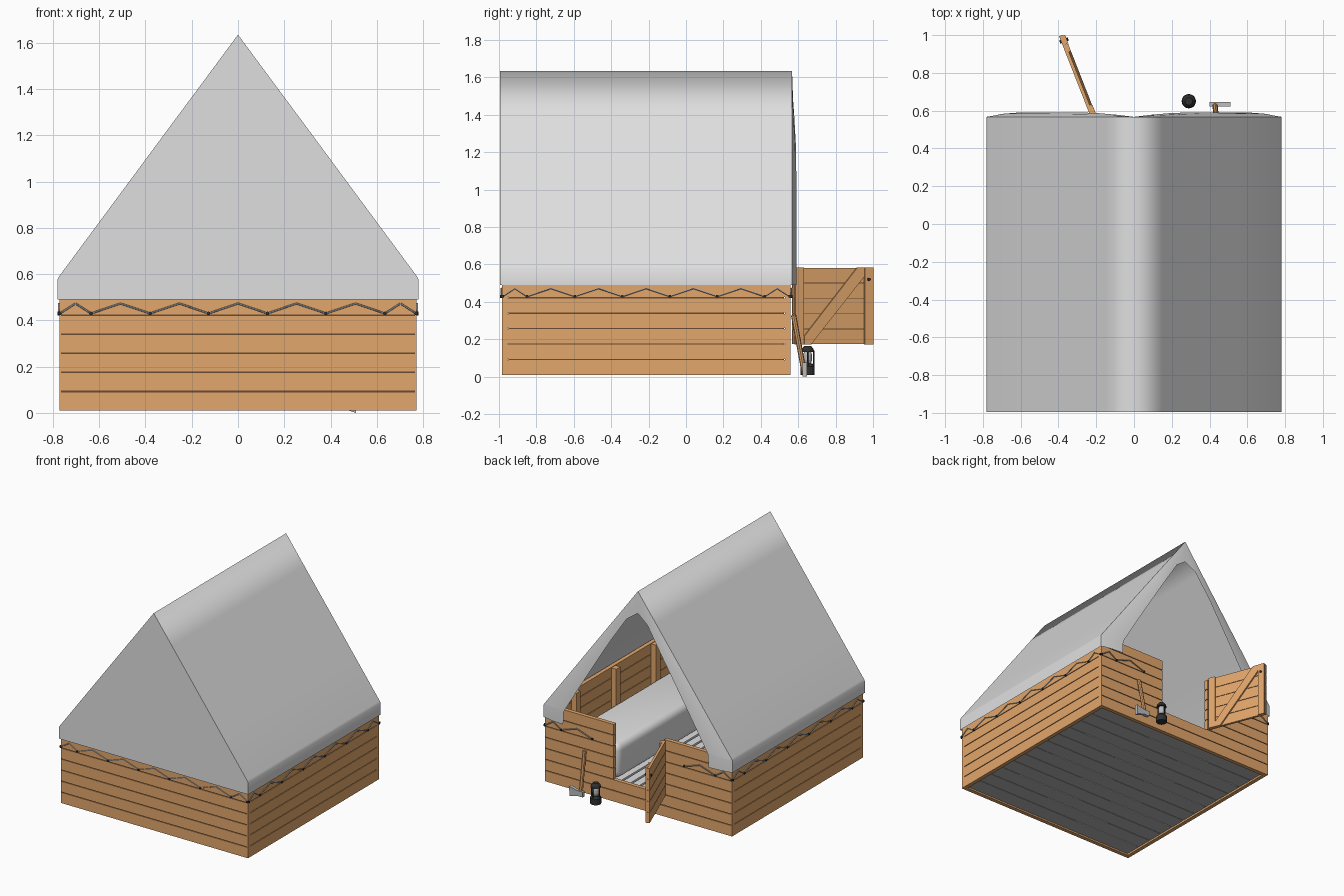
import bpy, bmesh, math
from mathutils import Vector, Matrix

cube = bpy.data.objects.get("Cube")
if cube:
    bpy.data.objects.remove(cube, do_unlink=True)


def material(name, r, g, b):
    m = bpy.data.materials.new(name)
    m.use_nodes = True
    m.diffuse_color = (r, g, b, 1)
    bsdf = m.node_tree.nodes["Principled BSDF"]
    bsdf.inputs["Base Color"].default_value = (r, g, b, 1)
    bsdf.inputs["Roughness"].default_value = 0.8
    return m


WOOD = material("warm wood", 0.76, 0.385, 0.15)
GROOVE = material("dark wood groove", 0.14, 0.07, 0.03)
CLOTH = material("canvas grey", 0.74, 0.74, 0.74)
FLOOR = material("floor grey", 0.45, 0.45, 0.45)
ROPE = material("rope grey", 0.4, 0.4, 0.4)
BLACK = material("black metal", 0.03, 0.03, 0.03)
STEEL = material("steel", 0.5, 0.5, 0.5)


def finish(name, bm, mat, smooth=False):
    me = bpy.data.meshes.new(name)
    bm.to_mesh(me)
    bm.free()
    me.materials.append(mat)
    for p in me.polygons:
        p.use_smooth = smooth
    ob = bpy.data.objects.new(name, me)
    bpy.context.collection.objects.link(ob)
    return ob


def boxes(name, spans, mat):
    """One object from boxes given as (x0, x1, y0, y1, z0, z1)."""
    bm = bmesh.new()
    for x0, x1, y0, y1, z0, z1 in spans:
        mid = Vector((x0 + x1, y0 + y1, z0 + z1)) / 2
        size = Matrix.Diagonal((x1 - x0, y1 - y0, z1 - z0, 1))
        bmesh.ops.create_cube(bm, size=1, matrix=Matrix.Translation(mid) @ size)
    return finish(name, bm, mat)


def prism(name, pts, y0, y1, mat):
    """Outline in x and z, extruded along y."""
    bm = bmesh.new()
    face = bm.faces.new([bm.verts.new((x, y0, z)) for x, z in pts])
    ext = bmesh.ops.extrude_face_region(bm, geom=[face])["geom"]
    moved = [v for v in ext if isinstance(v, bmesh.types.BMVert)]
    bmesh.ops.translate(bm, verts=moved, vec=(0, y1 - y0, 0))
    bmesh.ops.recalc_face_normals(bm, faces=bm.faces)
    return finish(name, bm, mat)


def strip(name, rows, mat, smooth=True):
    """Quad sheet through rows of points."""
    bm = bmesh.new()
    grid = [[bm.verts.new(p) for p in row] for row in rows]
    for a, b in zip(grid, grid[1:]):
        for i in range(len(a) - 1):
            bm.faces.new((a[i], a[i + 1], b[i + 1], b[i]))
    bmesh.ops.recalc_face_normals(bm, faces=bm.faces)
    return finish(name, bm, mat, smooth)


def rods(name, segments, radius, mat, sides=6):
    bm = bmesh.new()
    for a, b in segments:
        a, b = Vector(a), Vector(b)
        d = b - a
        rot = Vector((0, 0, 1)).rotation_difference(d).to_matrix().to_4x4()
        bmesh.ops.create_cone(bm, cap_ends=True, segments=sides, radius1=radius, radius2=radius,
                              depth=d.length, matrix=Matrix.Translation((a + b) / 2) @ rot)
    return finish(name, bm, mat)


def lathe(name, profile, at, mat, sides=20):
    rows = []
    for r, z in profile:
        turn = [2 * math.pi * i / sides for i in range(sides + 1)]
        rows.append([(at[0] + r * math.cos(t), at[1] + r * math.sin(t), z) for t in turn])
    return strip(name, rows, mat, False)


# Plank walls: planks with thin gaps over a recessed dark core
W, Y0, Y1, T, BASE, PITCH, GAP = 0.772, -0.985, 0.56, 0.03, 0.01, 0.0825, 0.0035


def plank_wall(name, x0, x1, y0, y1, first=0, last=7):
    boxes(name + "_planks", [(x0, x1, y0, y1, BASE + i * PITCH + (GAP if i else 0),
                              BASE + (i + 1) * PITCH - GAP) for i in range(first, last)], WOOD)
    s = 0.005
    boxes(name + "_core", [(x0 + s, x1 - s, y0 + s, y1 - s, BASE + first * PITCH + 0.002,
                            BASE + last * PITCH - 0.006)], GROOVE)


plank_wall("front_wall", -W, W, Y0, Y0 + T)
plank_wall("left_wall", W - T, W, Y0 + T, Y1 - T)
plank_wall("right_wall", -W, T - W, Y0 + T, Y1 - T)
plank_wall("back_wall_left", 0.205, W, Y1 - T, Y1)
plank_wall("back_wall_right", -W, -0.21, Y1 - T, Y1)
plank_wall("door_sill", -0.21, 0.205, Y1 - T, Y1, 0, 2)
ends = []
for s in (-1, 1):
    xa, xb = sorted((s * W, s * (W - 0.006)))
    ends += [(xa, xb, y, y + T, BASE, 0.585) for y in (Y0, Y1 - T)]
boxes("corner_ends", ends, WOOD)
boxes("wall_posts", [(x, x + 0.04, y, y + 0.05, 0.05, 0.58)
                     for x in (W - T - 0.04, T - W) for y in (-0.7, -0.23, 0.24)], WOOD)

# Floor: staggered boards below, slats above
lower, seams = [], []
for r in range(12):
    y = Y0 + T + r * 0.124
    lower.append((-0.74, 0.74, y, y + 0.121, 0.022, 0.04))
    shift = -0.72 + 0.37 * (r % 3)
    seams.append((shift, shift + 0.55, y + 0.116, y + 0.122, 0.019, 0.023))
boxes("floor_boards", lower, FLOOR)
boxes("floor_seams", seams, CLOTH)
boxes("floor_slats", [(-0.74 + i * 0.074, -0.682 + i * 0.074, Y0 + T, Y1 - T, 0.041, 0.06)
                      for i in range(20)], CLOTH)

# Mattress
mattress = boxes("mattress", [(0.31, 0.725, -0.93, 0.36, 0.06, 0.32)], CLOTH)
bev = mattress.modifiers.new("round", "BEVEL")
bev.width, bev.segments = 0.05, 4
for p in mattress.data.polygons:
    p.use_smooth = True

# Canvas roof
half = [(0.78, 0.49), (0.78, 0.578), (0.772, 0.592), (0.55, 0.892), (0.3, 1.23), (0.15, 1.432)]


def mirrored(pts, top):
    return pts + [top] + [(-x, z) for x, z in reversed(pts)]


outer = mirrored(half, (0, 1.635))
TF, TB = -0.994, 0.567
strip("canvas_roof", [[(x, y, z) for x, z in outer] for y in (TF, -0.9, -0.2, 0.47, TB)], CLOTH)
bm = bmesh.new()
bm.faces.new([bm.verts.new((x, TF, z)) for x, z in outer])
bmesh.ops.recalc_face_normals(bm, faces=bm.faces)
finish("front_gable", bm, CLOTH)

# Back flaps around the entrance, bulging slightly outwards
inner = mirrored([(0.6, 0.49), (0.595, 0.585), (0.585, 0.605), (0.42, 0.88), (0.21, 1.22),
                  (0.085, 1.41)], (0, 1.47))
rows = []
for t in (0, 0.5, 1):
    row = []
    for (ax, az), (bx, bz) in zip(outer, inner):
        bulge = 0.024 * math.sin(t * math.pi / 2) * min(1, abs(ax) * 3)
        row.append((ax + (bx - ax) * t, TB + bulge, az + (bz - az) * t))
    rows.append(row)
strip("back_flaps", rows, CLOTH)

# Rope lacing with pegs
LOW, HIGH = 0.43, 0.473
front_x = [-0.77, -0.635, -0.38, -0.127, 0.127, 0.38, 0.635, 0.77]
side_y = [-0.98, -0.85, -0.595, -0.34, -0.087, 0.167, 0.42, 0.555]
lacing, pegs = [], []


def lace(stops, place, out):
    for a in stops:
        p = Vector(place(a, LOW))
        pegs.append((p - Vector(out) * 0.008, p + Vector(out) * 0.006))
    for a, b in zip(stops, stops[1:]):
        top = place((a + b) / 2, HIGH)
        lacing.extend([(place(a, LOW), top), (top, place(b, LOW))])


lace(front_x, lambda a, z: (a, Y0 - 0.003, z), (0, -1, 0))
for s in (-1, 1):
    lace(side_y, lambda a, z: (s * (W + 0.003), a, z), (s, 0, 0))
    lace([s * x for x in front_x[-3:]], lambda a, z: (a, Y1 + 0.003, z), (0, 1, 0))
rods("rope_lacing", lacing, 0.004, ROPE, 5)
rods("lacing_pegs", pegs, 0.008, BLACK, 8)

# Open half door, built along x then swung on its hinge
L, Z0, Z1 = 0.46, 0.173, 0.583
step = (Z1 - Z0) / 5
door = [
    boxes("door_planks", [(0, L, 0, 0.018, Z0 + i * step + 0.002, Z0 + (i + 1) * step - 0.002)
                          for i in range(5)], WOOD),
    boxes("door_core", [(0.004, L - 0.004, 0.004, 0.014, Z0 + 0.004, Z1 - 0.004)], GROOVE),
    boxes("door_stiles", [(0.008, 0.058, -0.014, 0, Z0, Z1), (L - 0.052, L - 0.004, -0.014, 0, Z0, Z1)], WOOD),
    prism("door_brace", [(0.06, Z0), (0.1, Z0), (0.405, 0.535), (0.405, Z1), (0.365, Z1), (0.06, 0.215)],
          -0.012, 0, WOOD),
    rods("door_latch", [((0.43, -0.022, 0.52), (0.43, -0.01, 0.52)), ((0.43, 0.016, 0.52), (0.43, 0.026, 0.52))],
         0.009, BLACK, 8),
]
swing = Matrix.Translation((-0.212, 0.572, 0)) @ Matrix.Rotation(math.radians(111.4), 4, "Z")
for ob in door:
    ob.data.transform(swing)

# Lantern
spot = (0.29, 0.65)
lathe("lantern_base", [(0, 0.01), (0.038, 0.01), (0.038, 0.055), (0.026, 0.07), (0, 0.07)], spot, BLACK)
lathe("lantern_glass", [(0.018, 0.07), (0.024, 0.09), (0.024, 0.115), (0.018, 0.135)], spot, STEEL)
lathe("lantern_cap", [(0, 0.132), (0.036, 0.132), (0.032, 0.148), (0.02, 0.163), (0, 0.163)], spot, BLACK)
rods("lantern_bars", [((spot[0] + 0.032 * math.cos(a), spot[1] + 0.032 * math.sin(a), 0.05),
                       (spot[0] + 0.032 * math.cos(a), spot[1] + 0.032 * math.sin(a), 0.14))
                      for a in (i * math.pi / 2 for i in range(4))], 0.004, BLACK)

# Axe leaning on the wall
rods("axe_handle", [((0.428, 0.632, 0.02), (0.435, 0.575, 0.33))], 0.014, WOOD, 8)
prism("axe_head", [(0.4, 0.02), (0.45, 0.02), (0.51, 0.0), (0.512, 0.075), (0.45, 0.06), (0.4, 0.06)],
      0.622, 0.646, STEEL)
